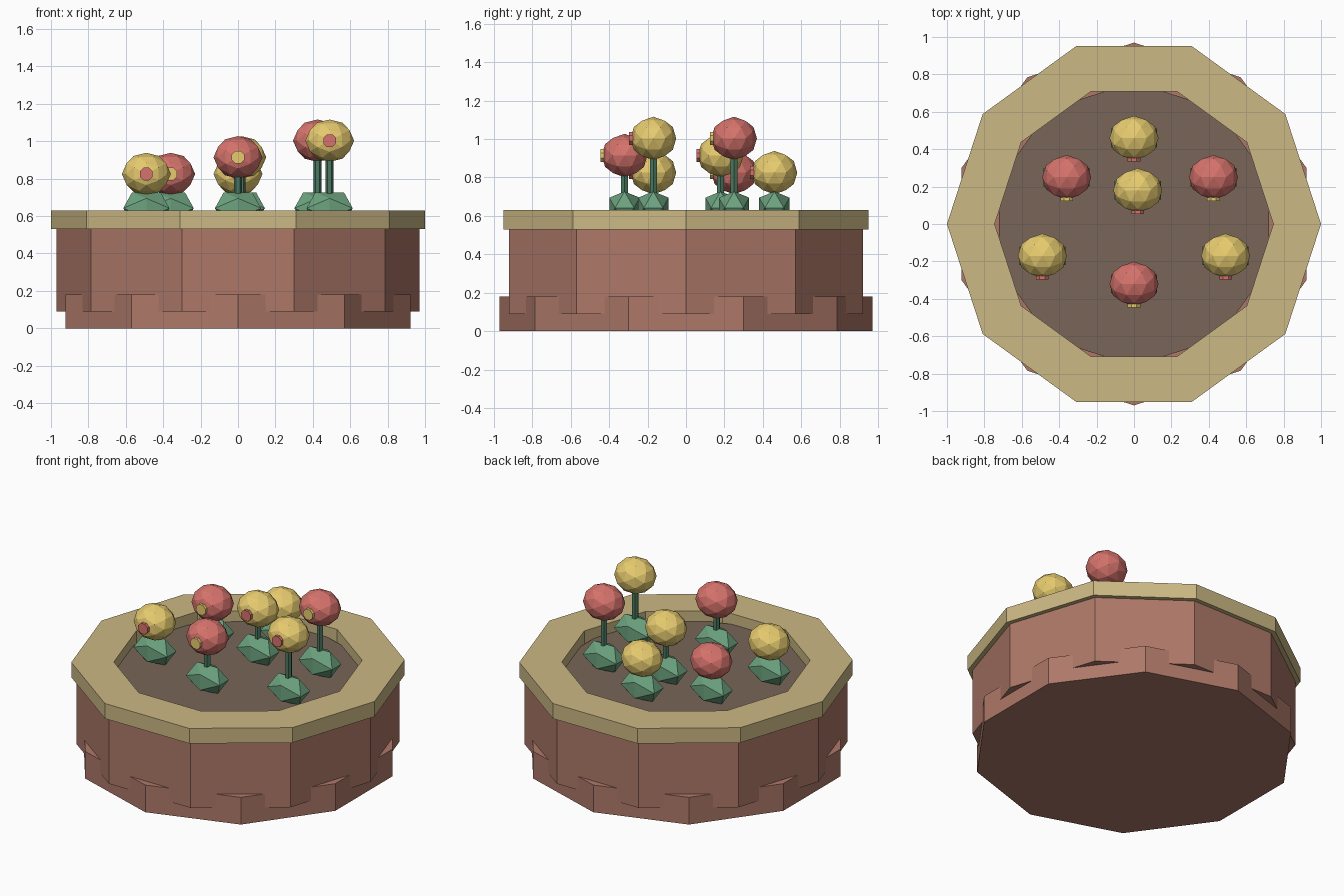
import bpy, bmesh, math
from itertools import product, combinations
from mathutils import Vector, Matrix

if "Cube" in bpy.data.objects:
    bpy.data.objects.remove(bpy.data.objects["Cube"])

PHI = (1 + 5 ** 0.5) / 2


def material(name, rgb):
    m = bpy.data.materials.new(name)
    m.diffuse_color = (*rgb, 1)
    m.use_nodes = True
    m.node_tree.nodes["Principled BSDF"].inputs["Base Color"].default_value = m.diffuse_color
    return m


CLAY = material("clay", (0.42, 0.19, 0.14))
STONE = material("pale_stone", (0.60, 0.48, 0.23))
SOIL = material("soil", (0.19, 0.13, 0.095))
GREEN = material("leaf_green", (0.15, 0.36, 0.21))
STEM = material("stem_green", (0.07, 0.19, 0.12))
RED = material("red", (0.67, 0.17, 0.15))
YELLOW = material("yellow", (0.80, 0.60, 0.16))


def finish(bm, name, mat):
    bmesh.ops.recalc_face_normals(bm, faces=bm.faces[:])
    mesh = bpy.data.meshes.new(name)
    bm.to_mesh(mesh)
    bm.free()
    mesh.materials.append(mat)
    obj = bpy.data.objects.new(name, mesh)
    bpy.context.collection.objects.link(obj)
    return obj


def circle(bm, r, z, sides, turn):
    return [bm.verts.new((r * math.cos(turn + i * math.tau / sides),
                          r * math.sin(turn + i * math.tau / sides), z))
            for i in range(sides)]


def prism(name, mat, r, z0, z1, sides=10, turn=0.0, matrix=None):
    bm = bmesh.new()
    a, b = circle(bm, r, z0, sides, turn), circle(bm, r, z1, sides, turn)
    for i in range(sides):
        j = (i + 1) % sides
        bm.faces.new((a[i], a[j], b[j], b[i]))
    bm.faces.new(a[::-1])
    bm.faces.new(b)
    if matrix:
        bm.transform(matrix)
    return finish(bm, name, mat)


def ring(name, mat, r_in, r_out, z0, z1, sides=10):
    bm = bmesh.new()
    loops = [circle(bm, r, z, sides, 0)
             for r, z in ((r_out, z0), (r_out, z1), (r_in, z1), (r_in, z0))]
    for k in range(4):
        a, b = loops[k], loops[(k + 1) % 4]
        for i in range(sides):
            j = (i + 1) % sides
            bm.faces.new((a[i], a[j], b[j], b[i]))
    return finish(bm, name, mat)


def faceted_ball(name, mat, centre, radii, fine):
    # icosahedron with an edge on top; fine adds the pushed-out edge midpoints
    pts = []
    for s, t in product((-1, 1), repeat=2):
        pts += [Vector((s, 0, t * PHI)), Vector((0, s * PHI, t)), Vector((s * PHI, t, 0))]
    if fine:
        pts += [a + b for a, b in combinations(pts, 2) if (a - b).length < 2.1]
    bm = bmesh.new()
    for p in pts:
        bm.verts.new(p.normalized())
    bmesh.ops.convex_hull(bm, input=bm.verts[:])
    bm.transform(Matrix.Translation(centre) @ Matrix.Diagonal((*radii, 1)))
    return finish(bm, name, mat)


# planter: foot and soil are turned by half a side against wall and rim
HALF = math.pi / 10
prism("planter_foot", CLAY, 0.97, 0.0, 0.18, turn=HALF)
prism("planter_wall", CLAY, 0.97, 0.09, 0.53)
ring("planter_rim", STONE, 0.745, 1.0, 0.53, 0.63)
prism("soil", SOIL, 0.76, 0.50, 0.56, turn=HALF)

# flowers: colours alternate, heights cycle through three steps
spots = [(-0.49, -0.17), (0, -0.32), (0.49, -0.17), (-0.36, 0.25),
         (0.02, 0.18), (0.425, 0.25), (0, 0.46)]
for i, (x, y) in enumerate(spots):
    z = (0.825, 0.914, 1.003)[i % 3]
    petal, eye = (YELLOW, RED) if i % 2 == 0 else (RED, YELLOW)
    prism(f"stem_{i}", STEM, 0.021, 0.54, z, sides=6, matrix=Matrix.Translation((x, y, 0)))
    faceted_ball(f"leaves_{i}", GREEN, (x, y, 0.642), (0.145, 0.093, 0.10), False)
    faceted_ball(f"flower_head_{i}", petal, (x, y, z), (0.131, 0.119, 0.113), True)
    prism(f"flower_centre_{i}", eye, 0.037, 0.09, 0.126, sides=8, turn=math.pi / 8,
          matrix=Matrix.Translation((x, y, z)) @ Matrix.Rotation(math.pi / 2, 4, 'X'))
